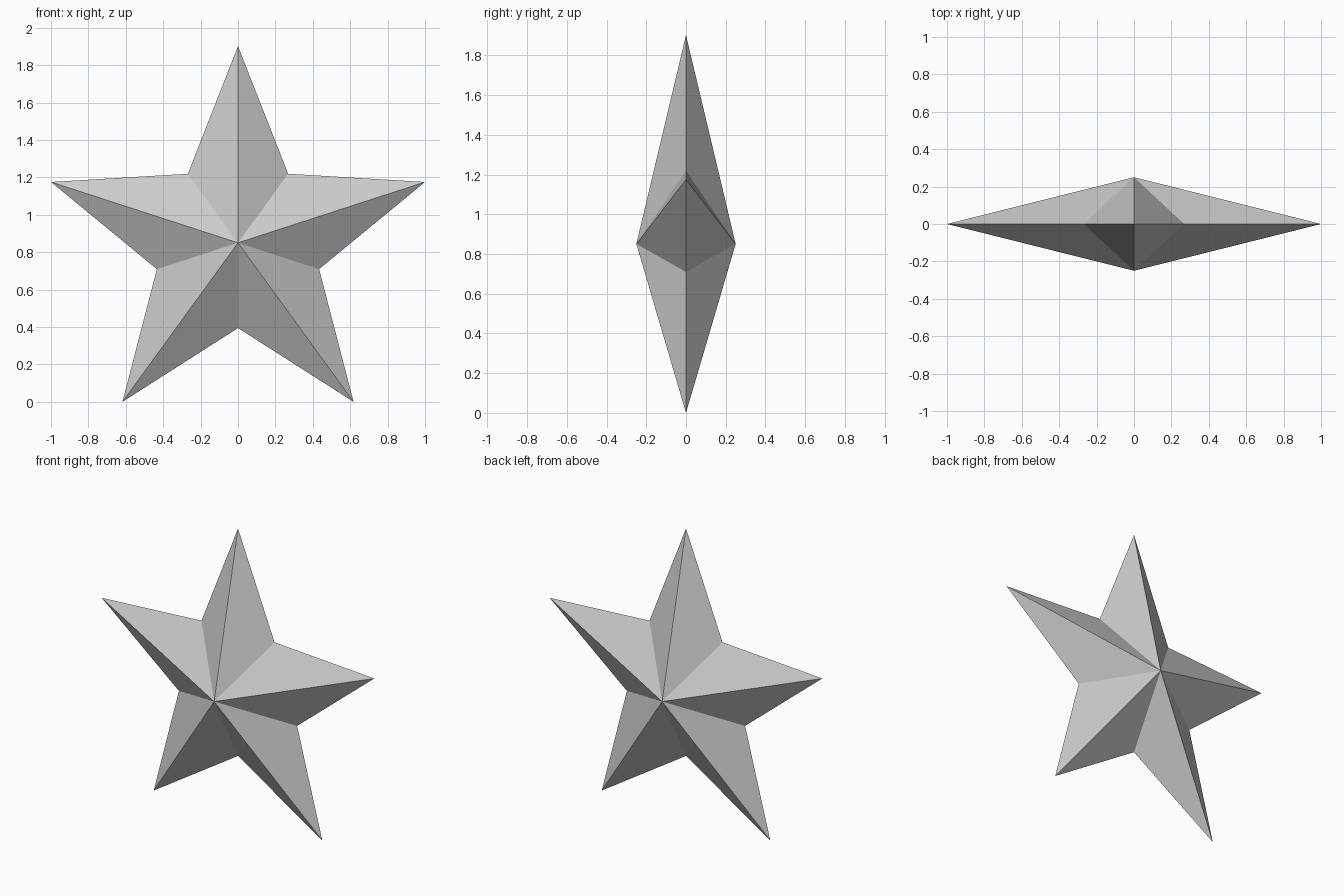
import bpy, bmesh
from math import sin, cos, pi, radians

if "Cube" in bpy.data.objects:
    bpy.data.objects.remove(bpy.data.objects["Cube"])

TIP_R = 1 / cos(radians(18))       # tips span 2 units in x
INNER_R = 0.456
CENTRE_Z = TIP_R * cos(pi / 5)     # lower tips rest on z = 0
DEPTH = 0.25

bm = bmesh.new()

# Star outline: alternating tips and notches
rim = []
for i in range(10):
    r = INNER_R if i % 2 else TIP_R
    a = i * pi / 5
    rim.append(bm.verts.new((r * sin(a), 0, CENTRE_Z + r * cos(a))))

# Front and back facets rising to a central peak
for y in (-DEPTH, DEPTH):
    peak = bm.verts.new((0, y, CENTRE_Z))
    for i in range(10):
        bm.faces.new((peak, rim[i], rim[(i + 1) % 10]))

bmesh.ops.recalc_face_normals(bm, faces=bm.faces[:])
mesh = bpy.data.meshes.new("faceted_star")
bm.to_mesh(mesh)
bm.free()
bpy.context.collection.objects.link(bpy.data.objects.new("faceted_star", mesh))
